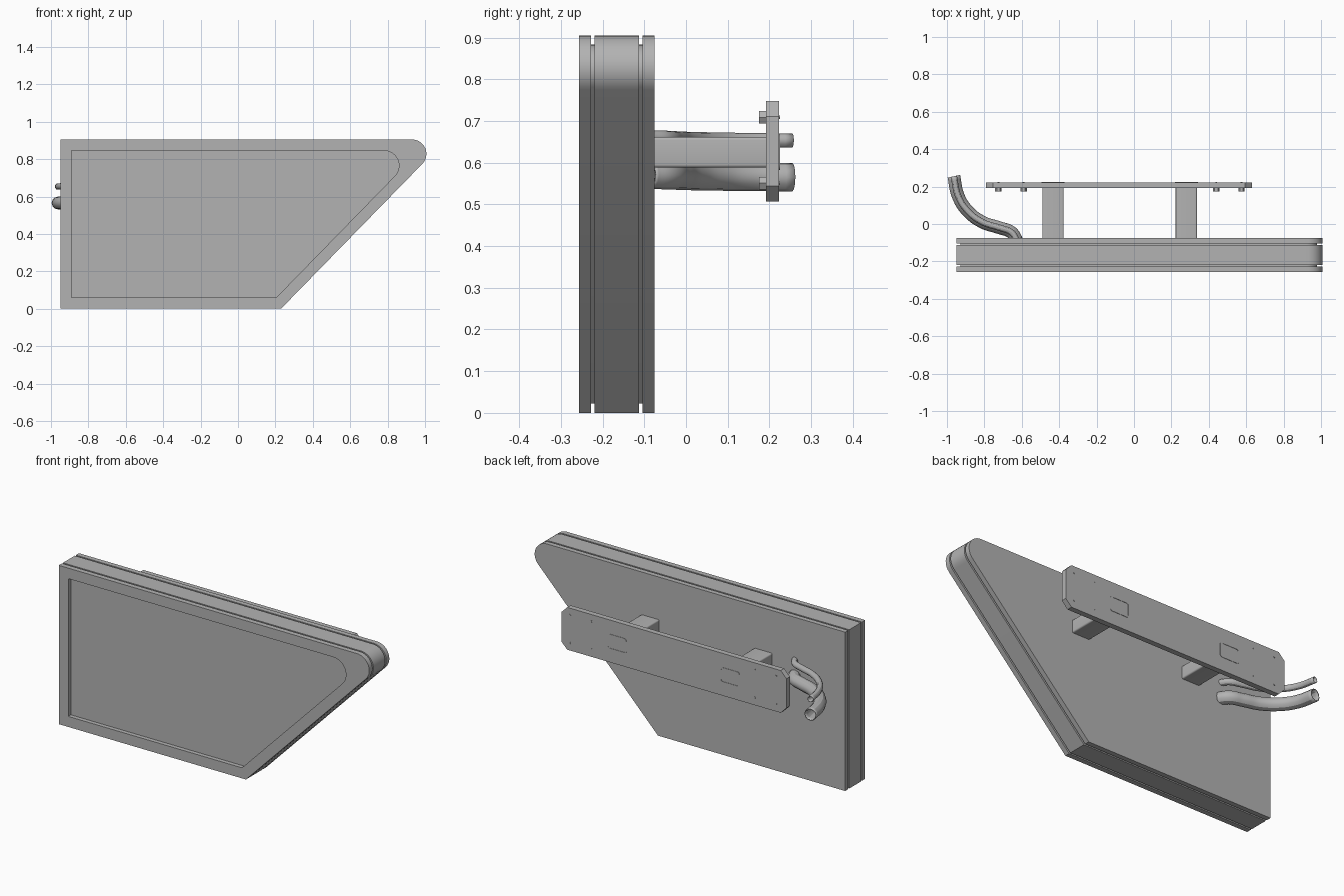
import bpy
import bmesh
import math
from mathutils import Vector

cube = bpy.data.objects.get("Cube")
if cube:
    bpy.data.objects.remove(cube, do_unlink=True)

grey = bpy.data.materials.new("plain grey")
grey.use_nodes = True
grey.diffuse_color = (0.45, 0.45, 0.45, 1)
grey.node_tree.nodes["Principled BSDF"].inputs["Base Color"].default_value = (0.45, 0.45, 0.45, 1)


def finish(name, bm, smooth=True):
    bmesh.ops.recalc_face_normals(bm, faces=bm.faces)
    mesh = bpy.data.meshes.new(name)
    bm.to_mesh(mesh)
    bm.free()
    mesh.materials.append(grey)
    obj = bpy.data.objects.new(name, mesh)
    bpy.context.collection.objects.link(obj)
    if smooth:
        bpy.ops.object.select_all(action="DESELECT")
        obj.select_set(True)
        bpy.context.view_layer.objects.active = obj
        bpy.ops.object.shade_smooth_by_angle(angle=math.radians(30))
    return obj


def panel_outline(inset=0.0, radius=0.077, steps=14):
    """Slanted panel outline in x, z with one rounded tip."""
    left, low, high = -0.95 + inset, inset, 0.905 - inset
    angle = math.atan2(0.905, 0.883)
    # slanted edge moved inwards by the inset
    slant = lambda z: 0.23 + z / math.tan(angle) - inset / math.sin(angle)
    reach = radius / math.tan(angle / 2)
    cx, cz = slant(high) - reach, high - radius
    pts = [(left, low), (slant(low), low)]
    for i in range(steps + 1):
        a = angle - math.pi / 2 + (math.pi - angle) * i / steps
        pts.append((cx + radius * math.cos(a), cz + radius * math.sin(a)))
    return pts + [(left, high)]


def loft(name, rings, smooth=True):
    """Join matching outlines at successive depths, closing both ends."""
    bm = bmesh.new()
    loops = [[bm.verts.new((x, y, z)) for x, z in pts] for y, pts in rings]
    for a, b in zip(loops, loops[1:]):
        for i in range(len(a)):
            j = (i + 1) % len(a)
            bm.faces.new((a[i], a[j], b[j], b[i]))
    bm.faces.new(loops[0])
    bm.faces.new(loops[-1])
    return finish(name, bm, smooth)


def box(name, x0, x1, y0, y1, z0, z1):
    pts = [(x0, z0), (x1, z0), (x1, z1), (x0, z1)]
    return loft(name, [(y0, pts), (y1, pts)], False)


# Panel: one body with a recessed face and two grooves around its rim
full = panel_outline()
groove = panel_outline(0.022, 0.06)
recess = panel_outline(0.06, 0.08)
loft("sign_panel", [
    (-0.233, recess), (-0.257, recess), (-0.257, full),
    (-0.228, full), (-0.228, groove), (-0.219, groove), (-0.219, full),
    (-0.113, full), (-0.113, groove), (-0.104, groove), (-0.104, full),
    (-0.076, full)])

# Mounting rail with clipped corners
x0, x1, z0, z1, c = -0.79, 0.63, 0.507, 0.748, 0.037
rail = [(x0 + c, z0), (x1 - c, z0), (x1, z0 + c), (x1, z1 - c),
        (x1 - c, z1), (x0 + c, z1), (x0, z1 - c), (x0, z0 + c)]
loft("mounting_rail", [(0.192, rail), (0.223, rail)], False)


def rounded_rect(cx, cz, w, h, r):
    pts = []
    for k, (sx, sz) in enumerate([(1, 1), (-1, 1), (-1, -1), (1, -1)]):
        for i in range(5):
            a = math.pi / 2 * (k + i / 4)
            pts.append((cx + sx * (w / 2 - r) + r * math.cos(a),
                        cz + sz * (h / 2 - r) + r * math.sin(a)))
    return pts


# Support arms and the thin weld rims where they pass through the rail
for side, x in (("right", -0.433), ("left", 0.28)):
    arm = rounded_rect(x, 0.625, 0.114, 0.074, 0.008)
    loft(side + "_support_arm", [(-0.08, arm), (0.2, arm)])
    outer = rounded_rect(x, 0.625, 0.122, 0.086, 0.014)
    inner = rounded_rect(x, 0.625, 0.110, 0.074, 0.010)
    loft(side + "_arm_rim", [(0.222, inner), (0.225, inner), (0.225, outer), (0.222, outer)])

# Bolts: heads inside the rail, small tips on its outer face
for i, x in enumerate((-0.725, -0.59, 0.44, 0.575)):
    for level, z in (("lower", 0.551), ("upper", 0.709)):
        for part, r, ya, yb in (("head", 0.017, 0.175, 0.193), ("tip", 0.005, 0.222, 0.225)):
            ring = [(x + r * math.cos(math.tau * k / 6), z + r * math.sin(math.tau * k / 6))
                    for k in range(6)]
            loft(f"{level}_bolt_{part}_{i + 1}", [(ya, ring), (yb, ring)], False)


# Hollow cable conduits sweeping out of the back of the panel
def conduit(name, radius, path):
    curve = bpy.data.curves.new(name, "CURVE")
    curve.dimensions = "3D"
    curve.bevel_depth = radius
    curve.bevel_resolution = 4
    curve.resolution_u = 6
    spline = curve.splines.new("BEZIER")
    spline.bezier_points.add(len(path) - 1)
    for p, co in zip(spline.bezier_points, path):
        p.co = Vector(co)
        p.handle_left_type = p.handle_right_type = "AUTO"
    tmp = bpy.data.objects.new(name + "_path", curve)
    bpy.context.collection.objects.link(tmp)
    mesh = bpy.data.meshes.new_from_object(tmp.evaluated_get(bpy.context.evaluated_depsgraph_get()))
    bpy.data.objects.remove(tmp)
    bm = bmesh.new()
    bm.from_mesh(mesh)
    for f in bm.faces:
        f.material_index = 0
    obj = finish(name, bm)
    wall = obj.modifiers.new("wall", "SOLIDIFY")
    wall.thickness = radius * 0.15
    wall.offset = -1


sweep = [(-0.625, -0.09), (-0.655, -0.045), (-0.72, -0.02), (-0.81, 0.01),
         (-0.89, 0.07), (-0.94, 0.15), (-0.963, 0.255)]
for name, radius, za, zb in (("large_conduit", 0.034, 0.571, 0.565),
                             ("small_conduit", 0.017, 0.661, 0.653)):
    conduit(name, radius, [(x, y, za + (zb - za) * i / 6) for i, (x, y) in enumerate(sweep)])
